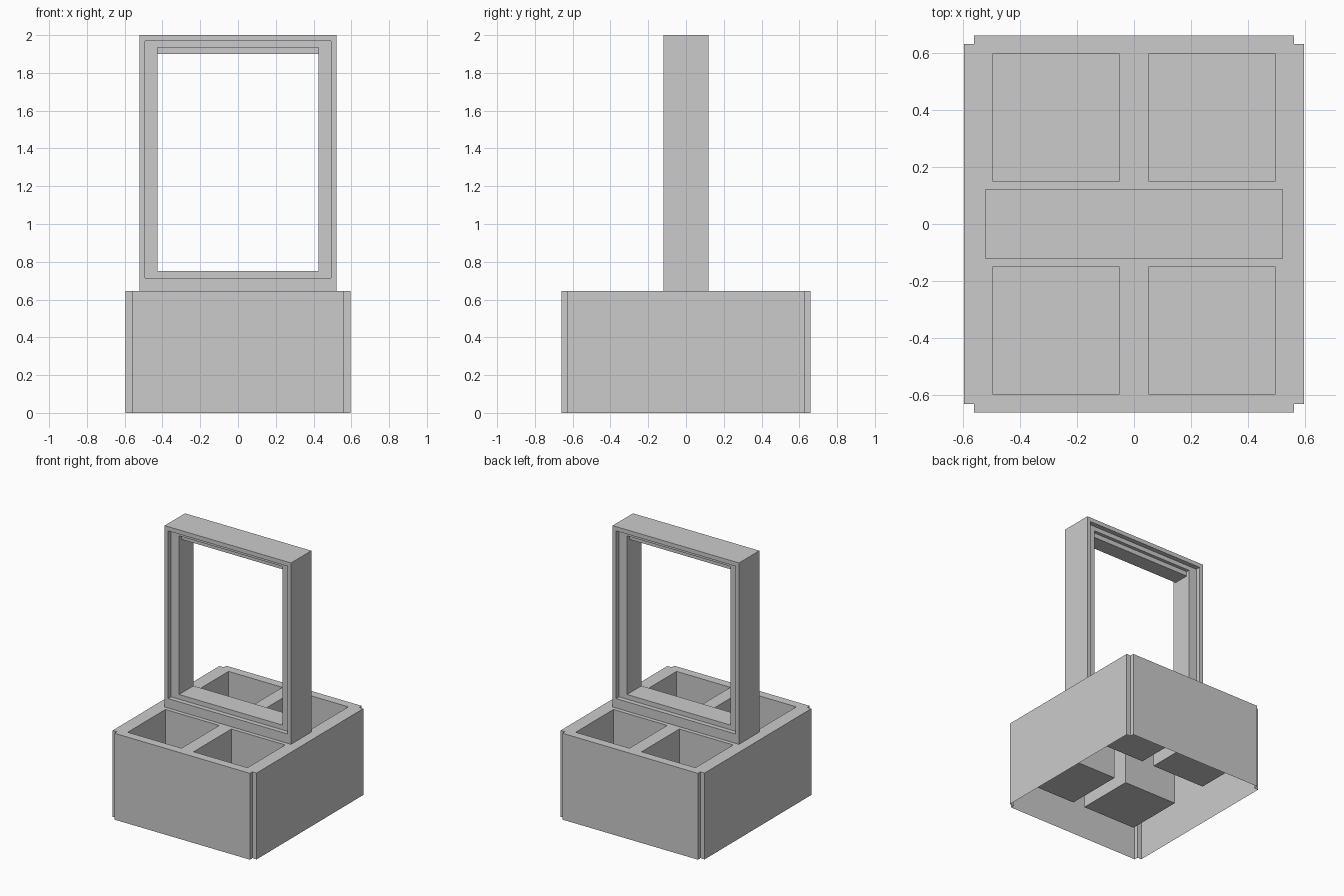
import bpy, bmesh

if "Cube" in bpy.data.objects:
    bpy.data.objects.remove(bpy.data.objects["Cube"])

BASE_H, POCKET_Z = 0.645, 0.20


def finish(bm, name):
    bmesh.ops.recalc_face_normals(bm, faces=bm.faces)
    me = bpy.data.meshes.new(name)
    bm.to_mesh(me)
    bm.free()
    ob = bpy.data.objects.new(name, me)
    bpy.context.collection.objects.link(ob)
    return ob


def mirrored(vals):
    return [-v for v in reversed(vals)] + list(vals)


# Planter base: open-bottomed shell with notched corners and four square pockets
def planter_base():
    xs = mirrored([0.05, 0.495, 0.56, 0.595])
    ys = mirrored([0.15, 0.595, 0.63, 0.66])
    bm = bmesh.new()
    grid = [[bm.verts.new((x, y, BASE_H)) for y in ys] for x in xs]
    pockets = [(i, j) for i in (2, 4) for j in (2, 4)]
    corners = [(i, j) for i in (0, 6) for j in (0, 6)]
    for i in range(7):
        for j in range(7):
            if (i, j) not in pockets + corners:
                bm.faces.new((grid[i][j], grid[i + 1][j],
                              grid[i + 1][j + 1], grid[i][j + 1]))
    for v in [v for v in bm.verts if not v.link_faces]:
        bm.verts.remove(v)
    # drop the outer walls to the ground and the pocket walls to their floors
    rim = [e for e in bm.edges if e.is_boundary]
    geom = bmesh.ops.extrude_edge_only(bm, edges=rim)["geom"]
    for v in [g for g in geom if isinstance(g, bmesh.types.BMVert)]:
        inside = abs(v.co.x) < 0.5 and abs(v.co.y) < 0.6
        # outline vertices always sit outside the pocket range on one axis
        v.co.z = POCKET_Z if inside else 0
    floors = [e for e in bm.edges if e.is_boundary
              and all(v.co.z > 0.1 for v in e.verts)]
    bmesh.ops.holes_fill(bm, edges=floors, sides=4)
    bmesh.ops.recalc_face_normals(bm, faces=bm.faces)
    bmesh.ops.dissolve_limit(bm, angle_limit=0.01, verts=bm.verts, edges=bm.edges)
    return finish(bm, "planter_base")


# Upright frame: rectangular loops bridged around a stepped section
def window_frame():
    outer = (0.522, BASE_H, 2.0)
    rim = (0.493, 0.715, 1.968)
    opening = (0.427, 0.75, 1.935)
    half = [(outer, 0.12), (rim, 0.12), (rim, 0.085), (opening, 0.085)]
    section = [(r, -y) for r, y in half] + [(r, y) for r, y in reversed(half)]
    bm = bmesh.new()
    loops = [[bm.verts.new(p) for p in
              ((-w, y, a), (w, y, a), (w, y, b), (-w, y, b))]
             for (w, a, b), y in section]
    for k, lo in enumerate(loops):
        nxt = loops[(k + 1) % len(loops)]
        for i in range(4):
            j = (i + 1) % 4
            bm.faces.new((lo[i], lo[j], nxt[j], nxt[i]))
    return finish(bm, "window_frame")


# Slim bar under the head of the frame
def head_bar():
    bm = bmesh.new()
    bmesh.ops.create_cube(bm, size=1)
    bmesh.ops.scale(bm, vec=(0.854, 0.12, 0.035), verts=bm.verts)
    bmesh.ops.translate(bm, vec=(0, 0, 1.9175), verts=bm.verts)
    return finish(bm, "head_bar")


planter_base()
window_frame()
head_bar()
